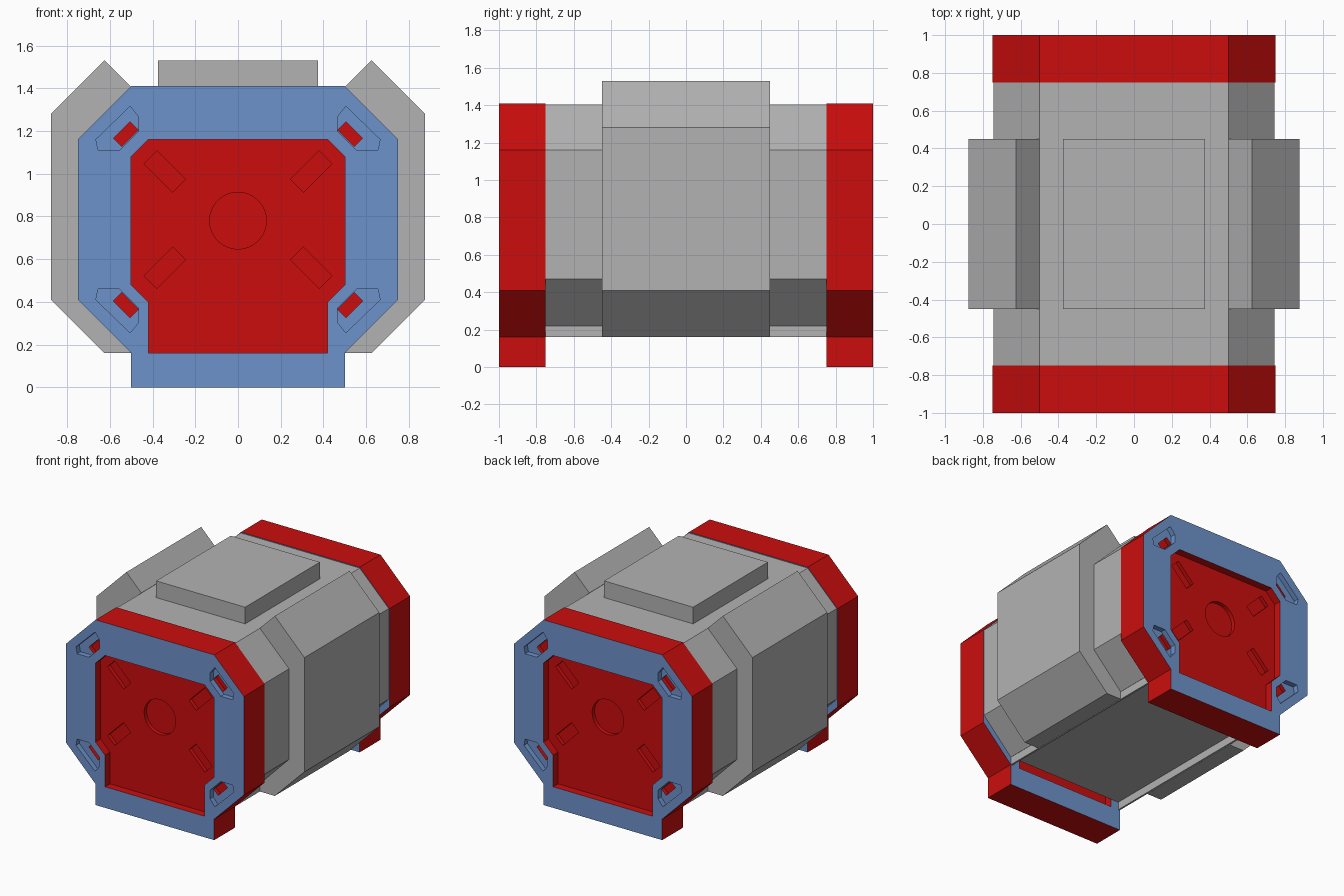
import bpy, bmesh, math
from mathutils import Vector

if "Cube" in bpy.data.objects:
    bpy.data.objects.remove(bpy.data.objects["Cube"])


def material(name, rgb):
    m = bpy.data.materials.new(name)
    m.diffuse_color = (*rgb, 1)
    m.use_nodes = True
    m.node_tree.nodes["Principled BSDF"].inputs["Base Color"].default_value = m.diffuse_color
    return m


RED = material("red", (0.60, 0.004, 0.004))
BLUE = material("blue", (0.155, 0.29, 0.60))
GREY = material("grey", (0.45, 0.45, 0.45))
MID = 0.785  # height of the frame's symmetry line


def prism(name, profile, y0, y1, mats, index=0):
    """Extrude an x-z profile from y0 to y1."""
    bm = bmesh.new()
    face = bm.faces.new([bm.verts.new((x, y0, z)) for x, z in profile])
    ext = bmesh.ops.extrude_face_region(bm, geom=[face])
    bmesh.ops.translate(bm, vec=(0, y1 - y0, 0),
                        verts=[v for v in ext["geom"] if isinstance(v, bmesh.types.BMVert)])
    bmesh.ops.recalc_face_normals(bm, faces=bm.faces)
    mesh = bpy.data.meshes.new(name)
    for f in bm.faces:
        f.material_index = index
    bm.to_mesh(mesh)
    bm.free()
    for m in mats:
        mesh.materials.append(m)
    ob = bpy.data.objects.new(name, mesh)
    bpy.context.collection.objects.link(ob)
    return ob


def mirrored(half):
    """Complete a right-hand outline (listed bottom to top) with its left half."""
    return half + [(-x, z) for x, z in reversed(half)]


def bar(cx, cz, length, width, sx, sz):
    """Rectangle whose long side runs along the diagonal (sx, sz)."""
    d = Vector((sx, sz)).normalized()
    n = Vector((-d.y, d.x))
    c = Vector((cx, cz))
    return [tuple(c + d * a * length / 2 + n * b * width / 2)
            for a, b in ((-1, -1), (1, -1), (1, 1), (-1, 1))]


def cut(target, profile, y0, y1, index):
    """Cut a prism out of target; the cut walls take the material index."""
    cutter = prism("cutter", profile, y0, y1, [RED, BLUE], index)
    cutter.hide_render = True
    mod = target.modifiers.new("cut", "BOOLEAN")
    mod.operation, mod.solver, mod.object = "DIFFERENCE", "EXACT", cutter
    bpy.context.view_layer.objects.active = target
    bpy.ops.object.modifier_apply(modifier="cut")
    bpy.data.objects.remove(cutter)


# End frame: red rim, blue flat sides
frame = prism("front_frame", mirrored([(0.5, 0), (0.5, 0.16), (0.75, 0.41), (0.75, 1.16), (0.5, 1.41)]),
              -1, -0.75, [RED, BLUE])
for p in frame.data.polygons:
    p.material_index = int(abs(p.normal.y) > 0.9)

# Red recess on both sides of the frame
recess = mirrored([(0.42, 0.16), (0.42, 0.40), (0.5, 0.48), (0.5, 1.08), (0.42, 1.16)])
cut(frame, recess, -1.1, -0.94, 0)
cut(frame, recess, -0.81, -0.65, 0)

# Round socket in the recess floor
cut(frame, [(0.133 * math.cos(i * math.tau / 32), MID - 0.005 + 0.133 * math.sin(i * math.tau / 32))
            for i in range(32)], -0.97, -0.91, 0)

# Diagonal slots, and corner pockets with a red slot inside
pocket = [(0.465, 0.415), (0.465, 0.48), (0.505, 0.53), (0.665, 0.375), (0.655, 0.325), (0.555, 0.325)]
for sx in (-1, 1):
    for sz in (-1, 1):
        cut(frame, bar(sx * 0.343, MID + sz * 0.225, 0.19, 0.085, sx, sz), -0.97, -0.91, 0)
        cut(frame, [(sx * x, MID + sz * z) for x, z in pocket], -1.1, -0.96, 1)
        cut(frame, bar(sx * 0.525, MID + sz * 0.40, 0.11, 0.055, sx, -sz), -0.98, -0.93, 0)

# Back frame is the front one turned around
back = bpy.data.objects.new("back_frame", frame.data)
back.rotation_euler.z = math.pi
bpy.context.collection.objects.link(back)

# Body between the frames
prism("body", mirrored([(0.5, 0.22), (0.745, 0.47), (0.745, 1.16), (0.5, 1.403)]), -0.75, 0.75, [GREY])

# Side panels and bottom lips
panel = [(0.5, 0.16), (0.625, 0.16), (0.875, 0.41), (0.875, 1.28), (0.625, 1.53), (0.5, 1.405)]
lip = [(0.485, 0.16), (0.499, 0.16), (0.499, 0.23), (0.485, 0.23)]
for side, s in (("left", -1), ("right", 1)):
    prism(side + "_panel", [(s * x, z) for x, z in panel], -0.45, 0.45, [GREY])
    prism(side + "_lip", [(s * x, z) for x, z in lip], -0.75, 0.75, [GREY])

# Raised plate on top
prism("top_plate", mirrored([(0.375, 1.39), (0.375, 1.53)]), -0.45, 0.45, [GREY])
